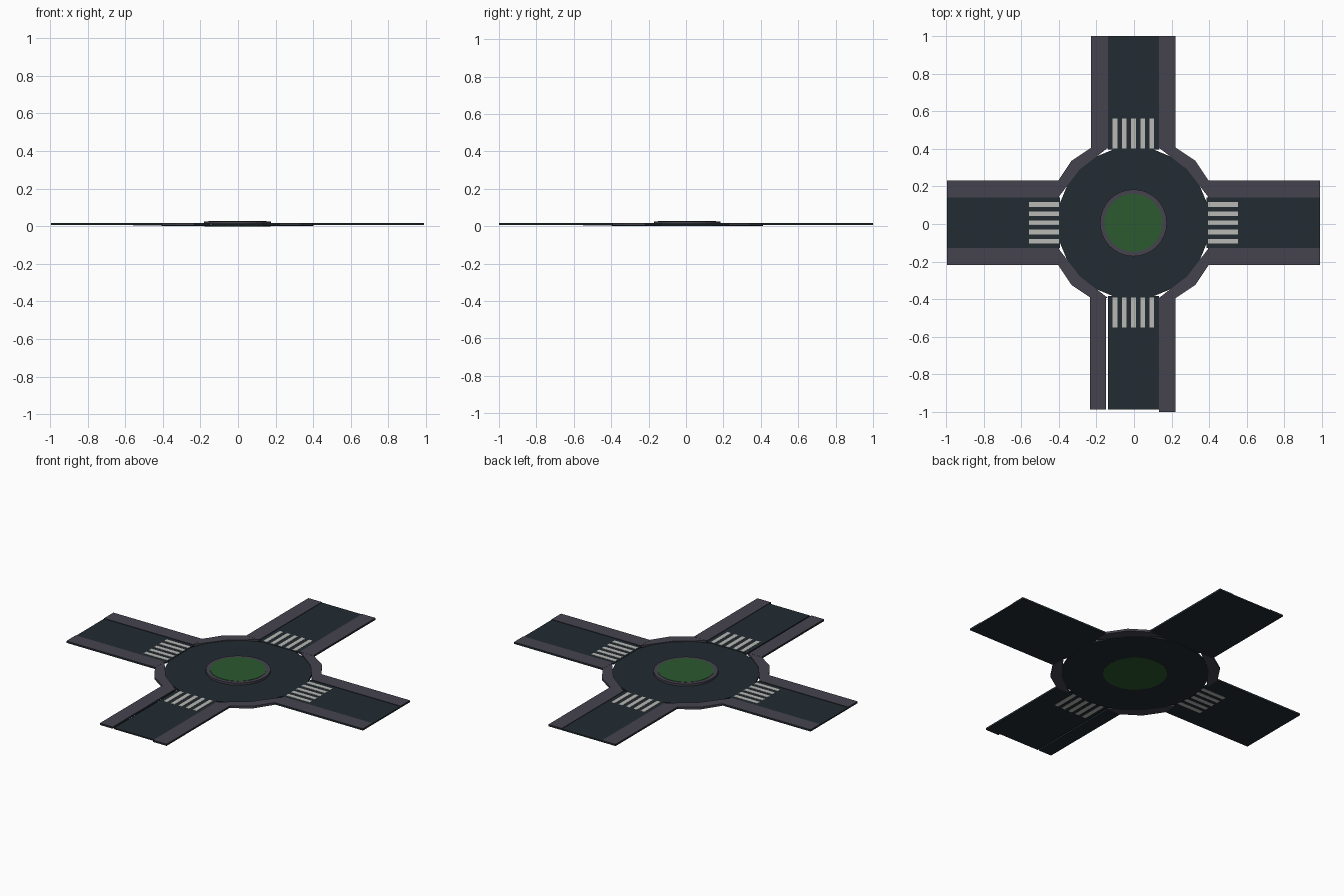
import bpy, bmesh
from math import cos, sin, pi, radians
from mathutils import Matrix, Vector

if "Cube" in bpy.data.objects:
    bpy.data.objects.remove(bpy.data.objects["Cube"])

CENTRE = Vector((-0.003, 0.006, 0))


def material(name, rgb):
    m = bpy.data.materials.new(name)
    m.diffuse_color = (*rgb, 1)
    m.use_nodes = True
    m.node_tree.nodes["Principled BSDF"].inputs["Base Color"].default_value = m.diffuse_color
    return m


ASPHALT = material("asphalt", (0.016, 0.025, 0.032))
PAVING = material("paving", (0.06, 0.055, 0.075))
WHITE = material("white_paint", (0.48, 0.48, 0.46))
GRASS = material("grass", (0.025, 0.10, 0.03))


def prism(name, loops, z0, z1, top, angle=0, other=None):
    """Extrude flat outlines upwards; faces not pointing up use `other`."""
    bm = bmesh.new()
    rot = Matrix.Rotation(radians(angle), 4, 'Z')
    for loop in loops:
        base = bm.faces.new([bm.verts.new((x, y, z0)) for x, y in loop])
        new = bmesh.ops.extrude_face_region(bm, geom=[base], use_keep_orig=True)
        verts = [v for v in new["geom"] if isinstance(v, bmesh.types.BMVert)]
        bmesh.ops.translate(bm, verts=verts, vec=(0, 0, z1 - z0))
    bmesh.ops.transform(bm, matrix=Matrix.Translation(CENTRE) @ rot, verts=bm.verts)
    bmesh.ops.recalc_face_normals(bm, faces=bm.faces)
    bm.normal_update()
    for f in bm.faces:
        f.material_index = 1 if other and f.normal.z < 0.5 else 0
    me = bpy.data.meshes.new(name)
    bm.to_mesh(me)
    bm.free()
    me.materials.append(top)
    if other:
        me.materials.append(other)
    ob = bpy.data.objects.new(name, me)
    bpy.context.collection.objects.link(ob)
    return ob


def rect(x0, x1, y0, y1):
    return [(x0, y0), (x1, y0), (x1, y1), (x0, y1)]


def circle(r, n):
    return [(r * cos(2 * pi * i / n), r * sin(2 * pi * i / n)) for i in range(n)]


# Four road arms with pavements and crossings (built along +x, then turned)
for side, angle in (("east", 0), ("north", 90), ("west", 180), ("south", 270)):
    south = side == "south"
    end = 0.993
    prism(side + "_road", [rect(0.39, end, -0.135, 0.135)], 0.006, 0.014, ASPHALT, angle)
    # the south arm's pavements are slightly out of line
    right = rect(0.396, end, -0.231, -0.145) if south else rect(0.396, end, -0.225, -0.135)
    left = rect(0.396, 1.006 if south else end, 0.135, 0.225)
    prism(side + "_pavements", [right, left], 0.006, 0.017, PAVING, angle, ASPHALT)
    stripes = [rect(0.396, 0.556, i * 0.049 - 0.0125, i * 0.049 + 0.0125) for i in range(-2, 3)]
    low = 0.005 if side in ("west", "south") else 0.011
    prism(side + "_crossing", stripes, low, 0.0155, WHITE, angle)

# Kerbed corners between the arms
for i, side in enumerate(("north_east", "north_west", "south_west", "south_east")):
    corner = [(0.4, 0.135), (0.4, 0.225), (0.33, 0.33), (0.225, 0.4), (0.135, 0.4), (0.285, 0.285)]
    prism(side + "_corner", [corner], 0.003, 0.0165, PAVING, 90 * i)

# Roundabout road surface
prism("roundabout_road", [circle(0.405, 24)], 0.001, 0.012, ASPHALT)

# Central island: kerb with a grass bed, grass also forming the underside
prism("island_kerb", [circle(0.178, 32)], 0.002, 0.025, PAVING)
prism("island_grass", [circle(0.155, 32)], 0.02, 0.027, GRASS)
prism("island_base", [circle(0.176, 32)], 0.0, 0.01, GRASS)
